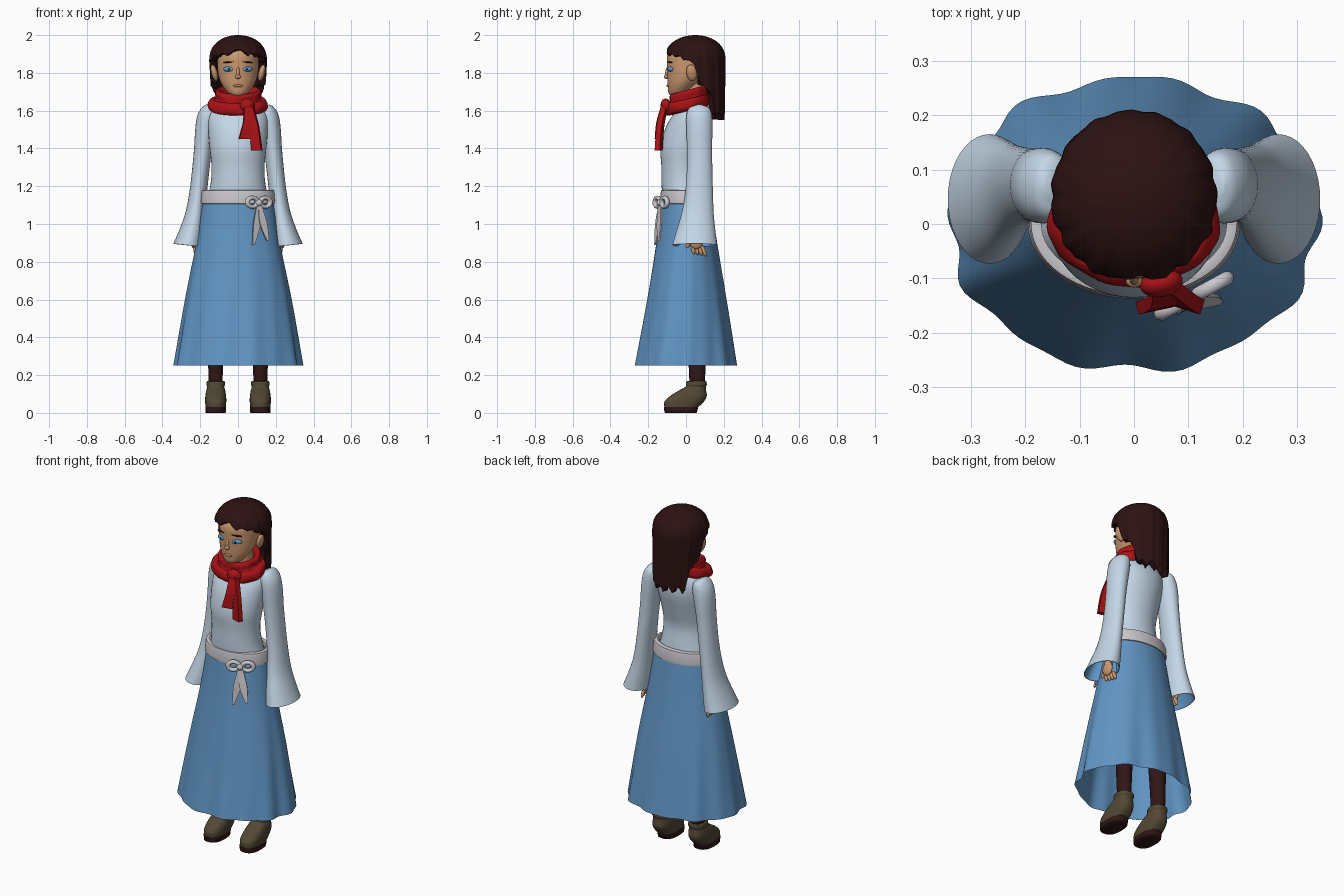
import bpy, bmesh, math
from math import sin, cos, pi, exp
from mathutils import Matrix, Euler, Vector

old = bpy.data.objects.get("Cube")
if old:
    bpy.data.objects.remove(old)
parts = []


def material(name, *rgb):
    m = bpy.data.materials.new(name)
    m.use_nodes = True
    m.diffuse_color = (*rgb, 1)
    m.node_tree.nodes["Principled BSDF"].inputs["Base Color"].default_value = (*rgb, 1)
    return m


CLOTH = material("pale blue cloth", .55, .67, .79)
BLUE = material("mid blue cloth", .12, .3, .55)
RED = material("red wool", .4, .006, .008)
HAIR = material("dark brown hair", .026, .006, .006)
SKIN = material("tan skin", .6, .32, .16)
LEATHER = material("olive leather", .085, .065, .035)
SASH = material("grey white ribbon", .6, .58, .61)
IRIS = material("eye blue", .1, .32, .65)
DARK = material("dark maroon", .03, .008, .008)
LIP = material("rosy lip", .5, .2, .11)


def finish(name, bm, *mats):
    mesh = bpy.data.meshes.new(name)
    bm.to_mesh(mesh)
    bm.free()
    obj = bpy.data.objects.new(name, mesh)
    bpy.context.scene.collection.objects.link(obj)
    for m in mats:
        mesh.materials.append(m)
    parts.append(obj)
    return obj


def thicken(obj, amount, offset=-1, inner=0):
    mod = obj.modifiers.new("thickness", "SOLIDIFY")
    mod.thickness, mod.offset, mod.material_offset = amount, offset, inner


def grid(name, rows, mats, caps=""):
    """Skin a list of closed rings, ordered from top to bottom."""
    bm = bmesh.new()
    vs = [[bm.verts.new(p) for p in ring] for ring in rows]
    n = len(vs[0])
    for a, b in zip(vs, vs[1:]):
        for j in range(n):
            k = (j + 1) % n
            bm.faces.new((a[j], b[j], b[k], a[k]))
    if "t" in caps:
        bm.faces.new(vs[0])
    if "b" in caps:
        bm.faces.new(vs[-1][::-1])
    return finish(name, bm, *mats)


def spline(rows, steps):
    """Smoothly subdivide a list of equal-length tuples."""
    out = []
    for i in range(len(rows) - 1):
        a, b, c, d = (Vector(rows[min(max(i + k, 0), len(rows) - 1)]) for k in (-1, 0, 1, 2))
        for s in range(steps):
            t = s / steps
            out.append(b + (c - a) * (t / 2) + (a * 2 - b * 5 + c * 4 - d) * (t * t / 2)
                       + (b * 3 - a - c * 3 + d) * (t ** 3 / 2))
    return out + [Vector(rows[-1])]


def loft(name, rows, *mats, x=0, side=1, fold=None, lean=(0, 0), power=1, seg=40, steps=4, caps="tb"):
    """Rows are (height, x offset, half width, front y, back y)."""
    rings = []
    for z, cx, rx, front, back in spline(rows, steps):
        ring = []
        for j in range(seg):
            a = 2 * pi * j / seg
            c, s = (math.copysign(abs(f(a)) ** power, f(a)) for f in (cos, sin))
            k = fold(a, z) if fold else 1
            ring.append((side * (x + cx) + rx * c * k,
                         (front + back) / 2 + (back - front) / 2 * s * k,
                         z + lean[0] * c * side + lean[1] * s))
        rings.append(ring)
    return grid(name, rings, mats, caps)


def blob(name, loc, size, mat, rot=(0, 0, 0)):
    bm = bmesh.new()
    bmesh.ops.create_uvsphere(bm, u_segments=24, v_segments=14, radius=1,
                              matrix=Matrix.LocRotScale(Vector(loc), Euler(rot), Vector(size)))
    return finish(name, bm, mat)


def ribbon(name, pts, mat, thick, turn=0):
    """Sweep a strip through points (x, y, z, width)."""
    bm = bmesh.new()
    d = Vector((cos(turn), sin(turn), 0))
    pairs = [[bm.verts.new(p.to_3d() + d * (p[3] * s)) for s in (-.5, .5)]
             for p in (Vector(q) for q in spline(pts, 5))]
    for a, b in zip(pairs, pairs[1:]):
        bm.faces.new((a[0], b[0], b[1], a[1]))
    thicken(finish(name, bm, mat), thick, 0)


# Torso
loft("blouse", [(1.67, 0, .05, 0, .09), (1.62, 0, .12, -.035, .12), (1.57, 0, .155, -.075, .135),
                (1.5, 0, .158, -.112, .135), (1.4, 0, .15, -.135, .112), (1.3, 0, .14, -.13, .092),
                (1.2, 0, .147, -.129, .105), (1.1, 0, .175, -.122, .12)], CLOTH)


# Skirt with folds that deepen toward the hem
def pleats(a, z):
    t = max(0, (1.14 - z) / .89)
    return 1 + t ** 1.5 * (.022 * sin(9 * a + .5) + .016 * sin(14 * a + 2 * t) - .012)


loft("skirt", [(1.14, 0, .183, -.126, .128), (.9, 0, .222, -.158, .165),
               (.6, 0, .282, -.208, .215), (.25, 0, .342, -.272, .272)],
     BLUE, fold=pleats, seg=120, steps=6, caps="")

# Sash and bow
loft("sash", [(1.18, 0, .17, -.11, .11), (1.178, 0, .189, -.131, .133), (1.145, 0, .193, -.135, .137),
              (1.108, 0, .194, -.136, .138), (1.106, 0, .17, -.11, .11)], SASH, seg=64, steps=2, caps="")
TURN = .5
for label, s in (("outer", 1), ("inner", -1)):
    bpy.ops.mesh.primitive_torus_add(
        major_radius=.024, minor_radius=.011, major_segments=24, minor_segments=10,
        location=(.11 + s * .034, -.132 + s * .018, 1.115), rotation=(pi / 2, 0, TURN))
    loop = bpy.context.object
    loop.name = label + "_bow_loop"
    loop.scale = (1.25, 1, 1.2)
    loop.data.materials.append(SASH)
    parts.append(loop)
blob("bow_knot", (.11, -.14, 1.112), (.018, .015, .018), SASH)
ribbon("inner_bow_tail", [(.108, -.138, 1.1, .02), (.1, -.15, 1, .042), (.082, -.162, .89, .012)], SASH, .008, TURN)
ribbon("outer_bow_tail", [(.115, -.135, 1.1, .02), (.135, -.142, 1, .042), (.158, -.143, .91, .012)], SASH, .008, TURN)

# Limbs, mirrored left and right
for label, s in (("left", 1), ("right", -1)):
    sleeve = loft(label + "_sleeve",
                  [(1.625, .15, .015, .05, .09), (1.612, .152, .036, .015, .125), (1.57, .162, .052, .002, .138),
                   (1.5, .174, .052, .002, .14), (1.4, .185, .047, .005, .138), (1.27, .199, .045, .004, .14),
                   (1.15, .213, .046, -.006, .143), (1.05, .227, .052, -.025, .147),
                   (.96, .246, .065, -.052, .156), (.888, .265, .077, -.073, .165)],
                  CLOTH, BLUE, side=s, lean=(.008, 0), caps="t")
    thicken(sleeve, .004, -1, 1)

    # Forearm and hand
    loft(label + "_forearm", [(1.2, .205, .028, .04, .1), (1, .222, .022, .035, .085), (.92, .23, .02, .03, .08)],
         SKIN, side=s, seg=16)
    blob(label + "_palm", (s * .232, .055, .91), (.018, .036, .042), SKIN)
    for i in range(4):
        blob(f"{label}_finger_{i + 1}", (s * (.228 - .004 * i), .036 + i * .019, .872 - .004 * i),
             (.009, .01, .034), SKIN, (.18 + .08 * i, 0, 0))
    blob(label + "_thumb", (s * .225, .015, .9), (.01, .011, .03), SKIN, (-.4, 0, 0))

    # Leg, boot and sole
    loft(label + "_leg", [(1.05, -.03, .07, -.03, .1), (.6, -.01, .055, 0, .11), (.3, 0, .041, .012, .104),
                          (.12, 0, .036, .02, .1)], DARK, x=.118, side=s, seg=24)
    loft(label + "_boot", [(.168, 0, .038, .015, .1), (.166, 0, .047, .002, .108), (.148, 0, .049, -.001, .11),
                           (.138, 0, .045, -.004, .105), (.12, 0, .05, -.035, .106), (.09, 0, .055, -.083, .11),
                           (.06, 0, .056, -.114, .095), (.028, 0, .053, -.114, .062)],
         LEATHER, x=.118, side=s, power=.8)
    loft(label + "_sole", [(.03, 0, .055, -.117, .064), (.002, 0, .054, -.114, .058), (0, 0, .052, -.11, .055)],
         DARK, x=.118, side=s, power=.8, steps=1)

    # Eye, brow and ear
    blob(label + "_eye", (s * .049, -.082, 1.82), (.03, .014, .014), IRIS, (0, 0, s * .3))
    blob(label + "_pupil", (s * .047, -.095, 1.82), (.006, .003, .007), DARK)
    blob(label + "_brow", (s * .05, -.085, 1.857), (.03, .011, .004), HAIR, (0, s * .08, s * .3))
    blob(label + "_ear", (s * .125, .03, 1.8), (.017, .028, .045), SKIN, (.15, s * .25, 0))

# Head and neck
loft("head", [(1.975, 0, .03, 0, .07), (1.95, 0, .08, -.055, .13), (1.9, 0, .106, -.096, .15),
              (1.84, 0, .11, -.1, .145), (1.78, 0, .102, -.099, .11), (1.735, 0, .084, -.097, .06),
              (1.695, 0, .055, -.093, .02), (1.675, 0, .028, -.08, -.02)], SKIN)
loft("neck", [(1.76, 0, .055, -.02, .1), (1.6, 0, .058, -.02, .1)], SKIN)
blob("nose_bridge", (0, -.1, 1.803), (.009, .01, .032), SKIN, (-.2, 0, 0))
blob("nose_tip", (0, -.104, 1.78), (.015, .013, .012), SKIN)
blob("lips", (0, -.093, 1.732), (.026, .01, .008), LIP)

# Hair: each lock runs from the crown to its own end height around the head
ENDS = [(0, 1.55), (.9, 1.55), (1.15, 1.7), (1.5, 1.73), (1.62, 1.84), (2, 1.87), (2.4, 1.89), (4, 1.9)]


def lock_end(phi):
    p = abs(phi)
    for (a, u), (b, v) in zip(ENDS, ENDS[1:]):
        if p <= b:
            end = u + (v - u) * (p - a) / (b - a)
            break
    jag = .04 * abs(sin(7 * phi + .6)) if p < 1.1 else .012 * abs(sin(8 * phi))
    return end + jag + .028 * exp(-((pi - p) / .18) ** 2)


def hair_point(phi, t):
    z = 2 - (2 - lock_end(phi)) * t ** 1.7
    dome = max(0, 1 - max(0, (z - 1.86) / .14) ** 2.5) ** .5
    k = max(0, (1.86 - z) / .33)
    strand = 1 + .018 * t * sin(15 * phi) + .01 * t * sin(26 * phi + 3 * t)
    return (-(.152 - .022 * k) * dome * strand * sin(phi),
            .049 + .05 * k + (.16 - .055 * k) * dome * strand * cos(phi), z)


hair = grid("hair", [[hair_point(-pi + 2 * pi * j / 144, max(i, .3) / 28) for j in range(144)]
                     for i in range(29)], [HAIR], "t")
thicken(hair, .035)


# Scarf wraps, knot and tails
def wrinkles(a, z):
    return 1 + .014 * sin(5 * a + 60 * z) + .008 * sin(11 * a - 40 * z)


loft("scarf", [(1.66, 0, .07, -.035, .085), (1.7, 0, .092, -.06, .095), (1.712, 0, .11, -.077, .108),
               (1.695, 0, .121, -.088, .115), (1.67, 0, .119, -.088, .116), (1.66, 0, .124, -.092, .116),
               (1.663, 0, .14, -.1, .118), (1.645, 0, .156, -.112, .122), (1.615, 0, .156, -.114, .122),
               (1.598, 0, .138, -.1, .112), (1.605, 0, .1, -.06, .09)],
     RED, fold=wrinkles, lean=(0, .024), seg=72, caps="")
blob("scarf_knot", (.05, -.108, 1.628), (.04, .026, .036), RED, (0, .2, .2))
ribbon("short_scarf_tail", [(.05, -.115, 1.63, .035), (.052, -.14, 1.54, .05), (.036, -.148, 1.45, .062)],
       RED, .024, .2)
ribbon("long_scarf_tail", [(.06, -.112, 1.63, .035), (.085, -.135, 1.52, .048), (.1, -.145, 1.39, .054)],
       RED, .028, -.3)

# Bake thickness, then shade smoothly with sharp borders kept
bpy.ops.object.select_all(action="DESELECT")
for obj in parts:
    obj.select_set(True)
bpy.context.view_layer.objects.active = parts[0]
bpy.ops.object.convert(target="MESH")
bpy.ops.object.shade_smooth_by_angle(angle=math.radians(50))
